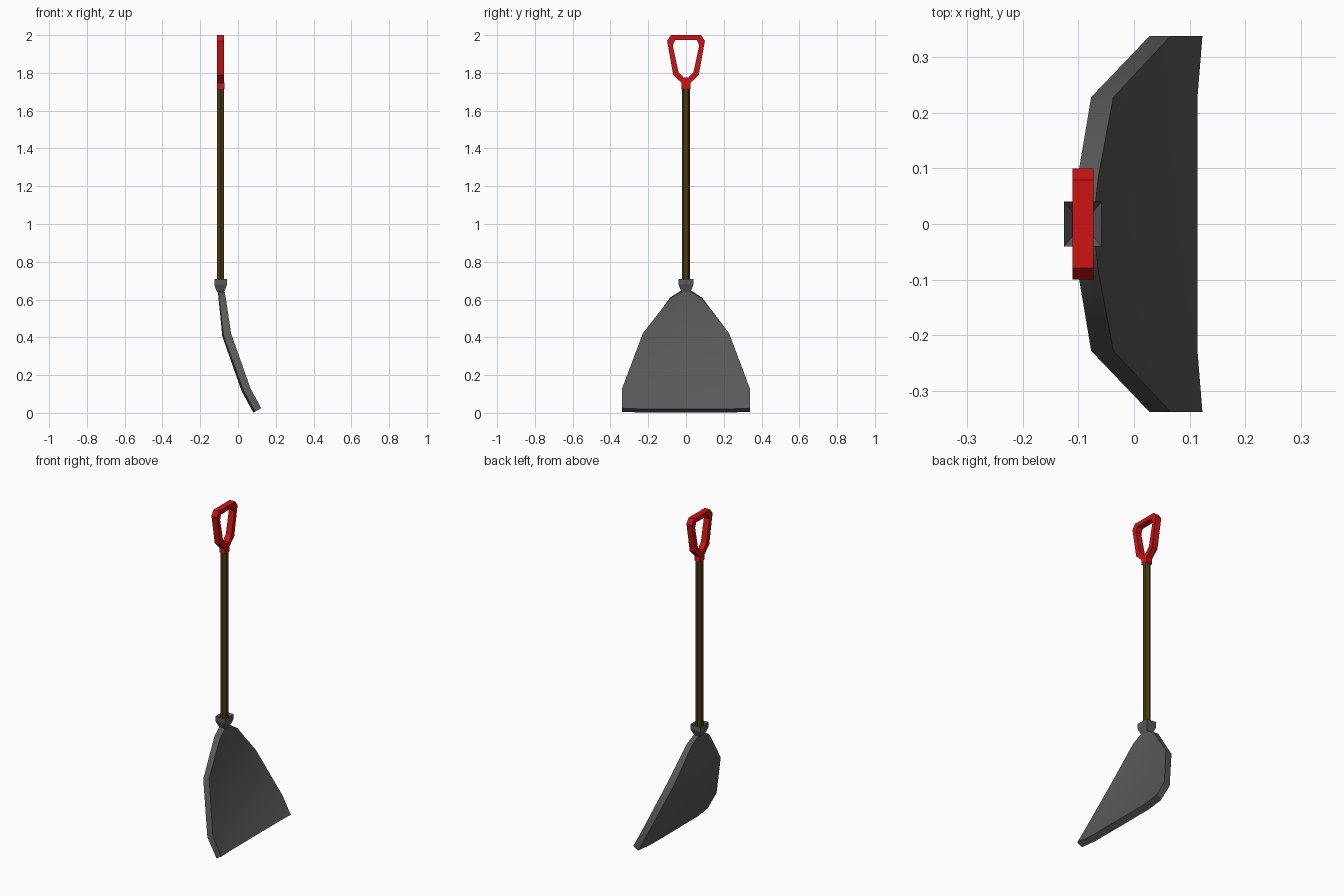
import bpy, bmesh
from math import cos, sin, pi

if "Cube" in bpy.data.objects:
    bpy.data.objects.remove(bpy.data.objects["Cube"])

AXIS_X = -0.092  # centre line of shaft, collar and grip


def material(name, rgb):
    m = bpy.data.materials.new(name)
    m.diffuse_color = (*rgb, 1)
    m.use_nodes = True
    m.node_tree.nodes["Principled BSDF"].inputs["Base Color"].default_value = m.diffuse_color
    return m


def finish(name, bm, mat):
    bmesh.ops.recalc_face_normals(bm, faces=bm.faces)
    me = bpy.data.meshes.new(name)
    bm.to_mesh(me)
    bm.free()
    me.materials.append(mat)
    ob = bpy.data.objects.new(name, me)
    bpy.context.collection.objects.link(ob)
    return ob


def loft(name, rings, mat):
    """Closed rings of points joined by quads, capped at both ends."""
    bm = bmesh.new()
    loops = [[bm.verts.new(p) for p in ring] for ring in rings]
    n = len(rings[0])
    for a, b in zip(loops, loops[1:]):
        for i in range(n):
            j = (i + 1) % n
            bm.faces.new((a[i], a[j], b[j], b[i]))
    bm.faces.new(loops[0])
    bm.faces.new(loops[-1])
    return finish(name, bm, mat)


steel = material("steel", (0.10, 0.10, 0.10))
wood = material("wood", (0.075, 0.042, 0.006))
red = material("red", (0.62, 0.006, 0.006))

# Blade: rows of (half width, back x, back z, front x, front z), slightly dished
rows = [(0.03, -0.106, 0.645, -0.070, 0.640),
        (0.085, -0.101, 0.610, -0.064, 0.605),
        (0.228, -0.077, 0.408, -0.037, 0.422),
        (0.338, 0.028, 0.120, 0.066, 0.130),
        (0.338, 0.090, 0.006, 0.123, 0.025)]
cols = [(-1, 0), (-0.67, 1), (0, 1), (0.67, 1), (1, 0)]
rings = []
for w, bx, bz, fx, fz in rows:
    dish = 0.009 * w / 0.338
    back = [(bx - dish * d, w * t, bz - 0.5 * dish * d) for t, d in cols]
    front = [(fx - dish * d, w * t, fz - 0.5 * dish * d) for t, d in cols]
    rings.append(back + front[::-1])
blade = loft("blade", rings, steel)
blade.select_set(True)
bpy.context.view_layer.objects.active = blade
bpy.ops.object.shade_smooth_by_angle(angle=0.6)

# Collar: square flared socket with a sunken top
sections = [(0.020, 0.024, 0.64), (0.0335, 0.04, 0.68), (0.0335, 0.04, 0.71),
            (0.016, 0.019, 0.685)]
loft("collar", [[(AXIS_X + sx * hx, sy * hy, z)
                 for sx, sy in ((1, 1), (-1, 1), (-1, -1), (1, -1))]
                for hx, hy, z in sections], steel)

# Shaft: hexagonal rod
loft("shaft", [[(AXIS_X + 0.0215 * sin(i * pi / 3), 0.0215 * cos(i * pi / 3), z)
                for i in range(6)] for z in (0.65, 1.73)], wood)


# D-shaped grip: outer and inner outlines given for one side, then mirrored
def mirrored(half):
    return half + [(-y, z) for y, z in reversed(half)]


outer = mirrored([(0.079, 2.0), (0.1, 1.97), (0.068, 1.79), (0.022, 1.745)])
inner = mirrored([(0.058, 1.973), (0.07, 1.945), (0.04, 1.805), (0.013, 1.775)])
bm = bmesh.new()
layers = [[bm.verts.new((AXIS_X + s * 0.0188, y, z)) for y, z in pts]
          for pts, s in ((outer, 1), (inner, 1), (inner, -1), (outer, -1))]
for k in range(4):
    a, b = layers[k], layers[(k + 1) % 4]
    for i in range(len(a)):
        j = (i + 1) % len(a)
        bm.faces.new((a[i], a[j], b[j], b[i]))
finish("grip", bm, red)

# Ferrule joining the grip to the shaft
loft("grip_ferrule", [[(AXIS_X + sx * 0.0195, sy * 0.0225, z)
                       for sx, sy in ((1, 1), (-1, 1), (-1, -1), (1, -1))]
                      for z in (1.715, 1.748)], red)
